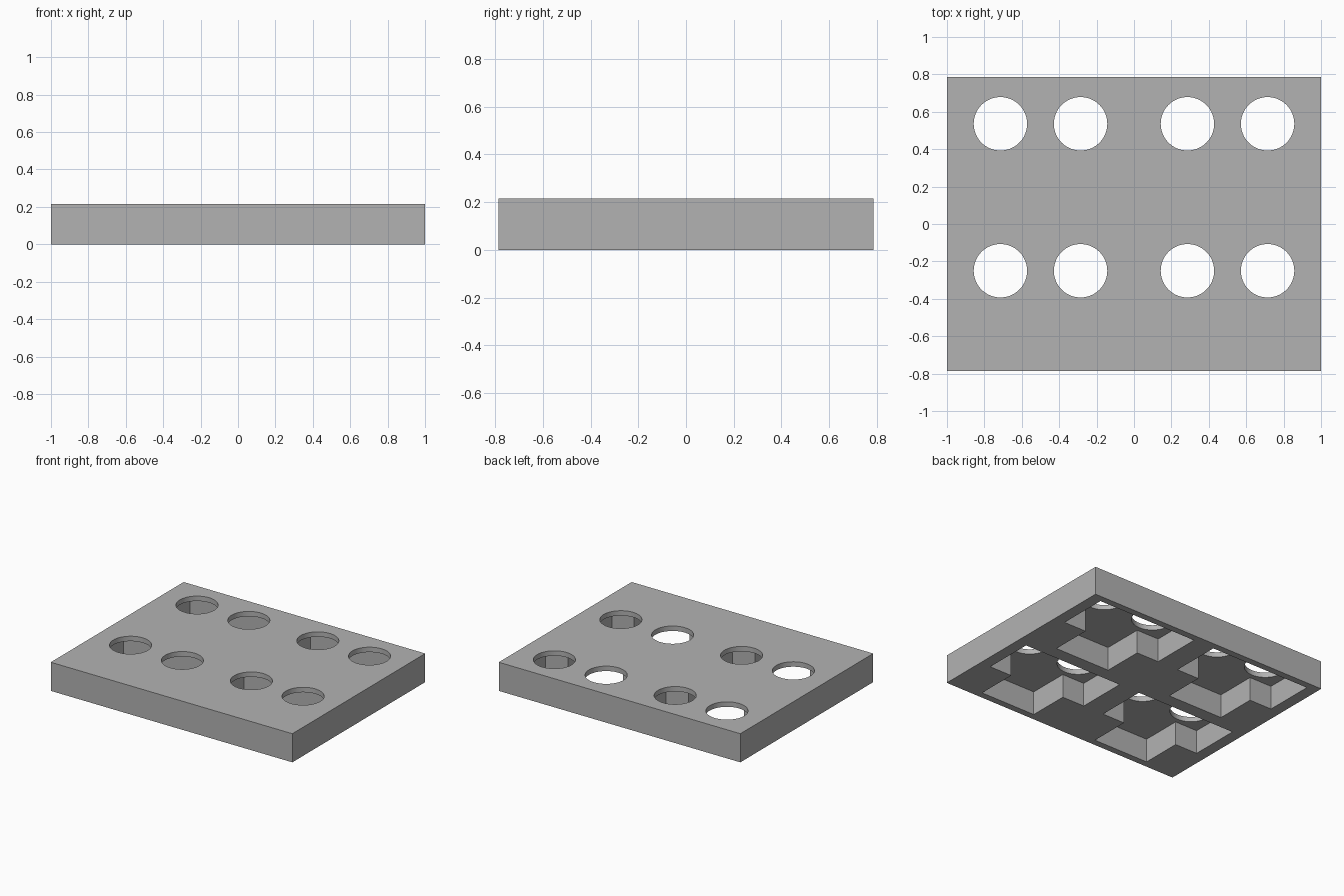
import bpy, bmesh

cube = bpy.data.objects.get("Cube")
if cube:
    bpy.data.objects.remove(cube, do_unlink=True)

U = 1 / 70                      # design unit: the plate is 140 x 110 x 15
HEIGHT, LID = 15 * U, 2.6 * U
CELLS = [(x * U, y * U) for x in (-35, 35) for y in (-27.5, 27.5)]

grey = bpy.data.materials.new("plain grey")
grey.use_nodes = True
colour = (0.45, 0.45, 0.45, 1)
grey.diffuse_color = colour
grey.node_tree.nodes["Principled BSDF"].inputs["Base Color"].default_value = colour


def make_object(name, bm):
    bmesh.ops.recalc_face_normals(bm, faces=bm.faces[:])
    mesh = bpy.data.meshes.new(name)
    bm.to_mesh(mesh)
    bm.free()
    mesh.materials.append(grey)
    obj = bpy.data.objects.new(name, mesh)
    bpy.context.collection.objects.link(obj)
    return obj


def add_prism(bm, outline, z0, z1):
    face = bm.faces.new([bm.verts.new((x, y, z0)) for x, y in outline])
    top = bmesh.ops.extrude_face_region(bm, geom=[face])["geom"]
    verts = [v for v in top if isinstance(v, bmesh.types.BMVert)]
    bmesh.ops.translate(bm, verts=verts, vec=(0, 0, z1 - z0))


def cut(target, cutter):
    cutter.hide_render = True
    mod = target.modifiers.new("cut", 'BOOLEAN')
    mod.operation, mod.solver, mod.object = 'DIFFERENCE', 'EXACT', cutter
    bpy.ops.object.select_all(action='DESELECT')
    target.select_set(True)
    bpy.context.view_layer.objects.active = target
    bpy.ops.object.modifier_apply(modifier=mod.name)
    bpy.data.objects.remove(cutter, do_unlink=True)


# Solid plate
bm = bmesh.new()
w, d = 70 * U, 55 * U
add_prism(bm, [(-w, -d), (w, -d), (w, d), (-w, d)], 0, HEIGHT)
plate = make_object("plate", bm)

# T-shaped pockets, open at the underside
half_t = [(16, -24), (16, -2.5), (29, -2.5), (29, 24)]
t_outline = half_t + [(-x, y) for x, y in reversed(half_t)]
bm = bmesh.new()
for cx, cy in CELLS:
    add_prism(bm, [(cx + x * U, cy + y * U) for x, y in t_outline],
              -0.1, HEIGHT - LID)
cut(plate, make_object("pocket_cutter", bm))

# Two round holes through the lid of each pocket
bm = bmesh.new()
for cx, cy in CELLS:
    for side in (-1, 1):
        ring = bmesh.ops.create_cone(bm, cap_ends=True, segments=64,
                                     radius1=10 * U, radius2=10 * U, depth=0.2)
        bmesh.ops.translate(bm, verts=ring["verts"],
                            vec=(cx + side * 15 * U, cy + 10 * U, HEIGHT))
cut(plate, make_object("hole_cutter", bm))

# Smooth hole walls, sharp plate edges
bpy.ops.object.shade_smooth_by_angle()
